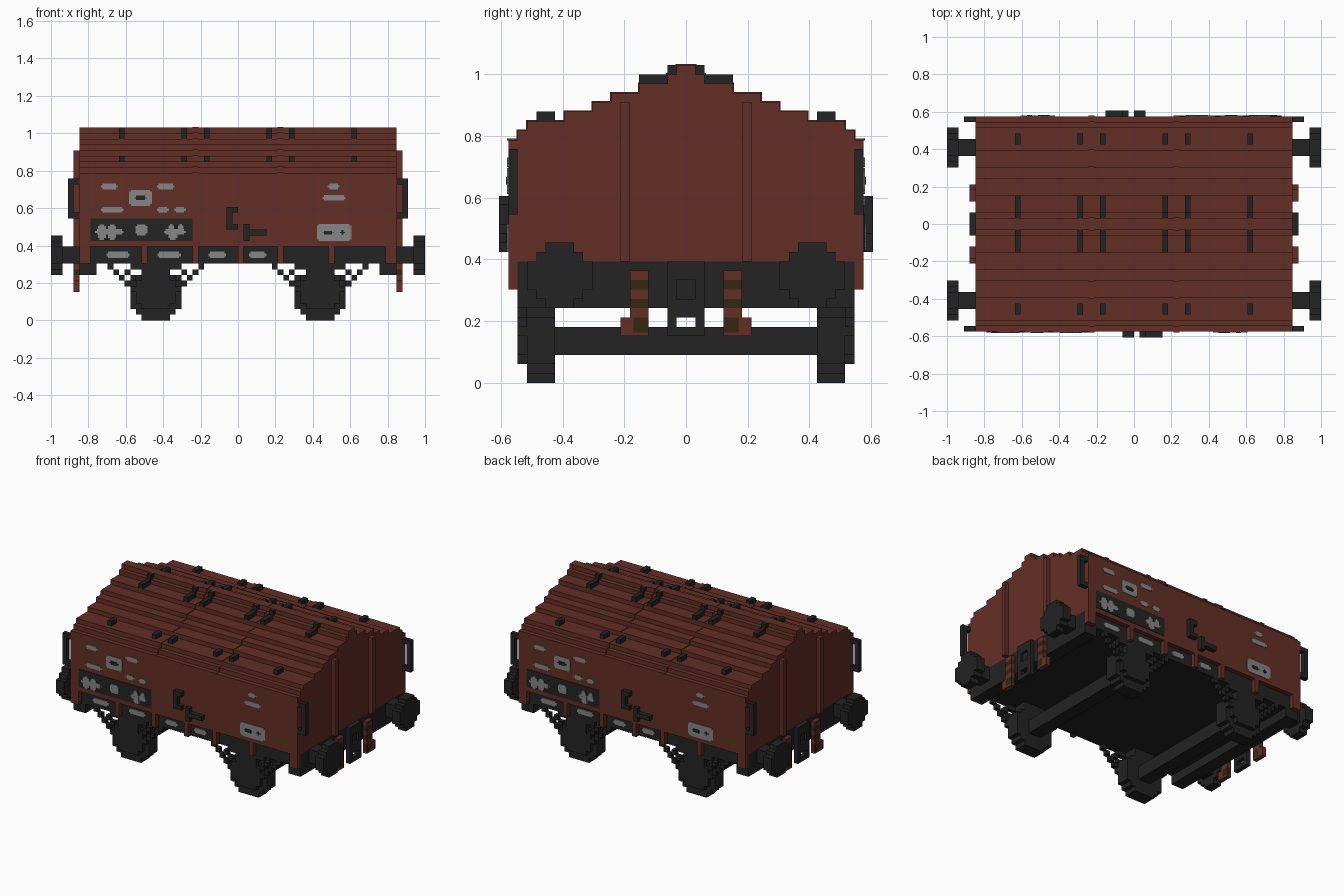
import bpy, bmesh

cube = bpy.data.objects.get("Cube")
if cube:
    bpy.data.objects.remove(cube, do_unlink=True)

U = 1 / 33  # one block


def material(name, rgb):
    m = bpy.data.materials.new(name)
    m.use_nodes = True
    m.diffuse_color = (*rgb, 1)
    bsdf = m.node_tree.nodes["Principled BSDF"]
    bsdf.inputs["Base Color"].default_value = (*rgb, 1)
    bsdf.inputs["Roughness"].default_value = 0.9
    return m


BROWN = material("rust_brown", (0.125, 0.028, 0.019))
DARK = material("charcoal", (0.017, 0.017, 0.017))
GREY = material("marking_grey", (0.24, 0.24, 0.24))
OLIVE = material("dark_olive", (0.034, 0.020, 0.005))


def finish(name, bm, mat):
    bmesh.ops.scale(bm, vec=(U, U, U), verts=bm.verts)
    bmesh.ops.recalc_face_normals(bm, faces=bm.faces)
    mesh = bpy.data.meshes.new(name)
    bm.to_mesh(mesh)
    bm.free()
    mesh.materials.append(mat)
    ob = bpy.data.objects.new(name, mesh)
    bpy.context.collection.objects.link(ob)
    return ob


def blocks(name, mat, boxes, sym=""):
    """Boxes (x0,x1,y0,y1,z0,z1) in blocks; sym: x / y mirrors, t = half turn about z."""
    boxes = list(boxes)
    for s in sym:
        fx, fy = {"x": (-1, 1), "y": (1, -1), "t": (-1, -1)}[s]
        boxes += [(*sorted((fx * a, fx * b)), *sorted((fy * c, fy * d)), e, f)
                  for a, b, c, d, e, f in boxes]
    bm = bmesh.new()
    for a, b, c, d, e, f in boxes:
        vs = bmesh.ops.create_cube(bm, size=1)["verts"]
        bmesh.ops.scale(bm, vec=(b - a, d - c, f - e), verts=vs)
        bmesh.ops.translate(bm, vec=((a + b) / 2, (c + d) / 2, (e + f) / 2), verts=vs)
    return finish(name, bm, mat)


# Stepped roof: (half width, height of that step)
STEPS = [(19, 26), (18, 27), (17, 28), (13, 29), (10, 30), (8, 31), (5, 32), (2, 33), (1, 34)]


def stepped_prism(name, mat, x0, x1, base, lift=0.0):
    half, z = [], base
    for w, top in STEPS:
        half += [(w + lift, z), (w + lift, top + lift)]
        z = top + lift
    outline = half + [(-y, z) for y, z in reversed(half)]
    bm = bmesh.new()
    face = bm.faces.new([bm.verts.new((x0, y, z)) for y, z in outline])
    ext = bmesh.ops.extrude_face_region(bm, geom=[face])["geom"]
    bmesh.ops.translate(bm, vec=(x1 - x0, 0, 0),
                        verts=[g for g in ext if isinstance(g, bmesh.types.BMVert)])
    return finish(name, bm, mat)


# Body and frame
stepped_prism("body", BROWN, -28, 28, 13)
for x in (-7.5, 7.5):
    stepped_prism("roof_seam", BROWN, x - 0.5, x + 0.5, 25.9, 0.12)
blocks("underframe", DARK, [(-28, 28, -18, 18, 10, 13)])
blocks("headstocks", DARK, [(25, 28, -18, 18, 8, 10)], "x")
ribs = [(-28, -26), (-17, -16), (-8, -7), (0, 1), (7, 8), (16, 17), (26, 28)]
blocks("side_ribs", BROWN, [(a, b, -19, -18, 10, 13) for a, b in ribs], "t")
blocks("end_posts", BROWN, [(28, 29, 6, 7, 13, 30)], "xy")

# Roof clips at eaves and ridge
clips = []
for x in (5, 9, 20):
    clips += [(x, x + 1, 14, 16, 28, 29), (x, x + 1, 2, 5, 32, 33), (x, x + 1, 1, 2, 33, 34)]
blocks("roof_clips", DARK, clips, "xy")

# Corner handrails
blocks("handrails", DARK, [(29, 30, 18, 19, 18, 25), (28, 29, 18, 19, 18, 19),
                           (28, 29, 18, 19, 24, 25)], "xy")

# Door handle and brake lever on each side
blocks("door_handle", DARK, [(-2, 0, -20, -19, 19, 20), (-2, -1, -20, -19, 17, 19),
                             (-2, 0, -20, -19, 16, 17)], "t")
blocks("side_lever", DARK, [(1, 2, -20, -19, 14, 17), (2, 5, -20, -19, 15, 16)], "t")

# Buffers with stepped round heads
blocks("buffer_stems", DARK, [(28, 31, 12, 15, 10, 13)], "xy")
rows = [(1.5, 8, 9), (2.5, 9, 10), (3.5, 10, 13), (2.5, 13, 14), (1.5, 14, 15)]
blocks("buffer_heads", DARK, [(31, 33, 13.5 - w, 13.5 + w, a, b) for w, a, b in rows], "xy")

# Wheels, axles and axle boxes
rows = [(2.5, 0, 1), (3.5, 1, 2), (4.5, 2, 7), (3.5, 7, 8), (2.5, 8, 10)]
blocks("wheels", DARK, [(14.5 - w, 14.5 + w, 14, 17, a, b) for w, a, b in rows], "xy")
blocks("axles", DARK, [(13, 16, -14, 14, 3, 6)], "x")
blocks("axle_boxes", DARK, [(12, 17, 17, 18, 2, 3), (11, 18, 17, 18, 3, 7),
                            (12, 17, 17, 18, 7, 9), (10, 19, 17, 18, 9, 10)], "xy")
braces = []
for i in range(5):
    z = 9 - i
    braces += [(22 - i, 23 - i, 17, 18, z, z + 1), (6 + i, 7 + i, 17, 18, z, z + 1)]
for i in range(2):
    braces += [(19 - i, 20 - i, 17, 18, 8 - i, 9 - i), (9 + i, 10 + i, 17, 18, 8 - i, 9 - i)]
blocks("spring_braces", DARK, braces, "xy")

# Coupling and brake hoses
blocks("couplings", DARK, [(28, 29, 1, 2, 5, 13), (28, 29, -2, -1, 5, 13),
                           (28, 29, -1, 1, 11, 13), (28, 29, -1, 1, 7, 9),
                           (28, 28.5, -1, 1, 9, 11), (28, 29, -1, 1, 5, 6)], "x")
blocks("hose_bands", BROWN, [(28, 29, 4, 6, z, z + 1) for z in (7, 9, 11)]
       + [(28, 29, 5.6, 7, 5, 7), (28, 29, 4, 5.6, 5, 5.4)], "xy")
blocks("hose_rubber", OLIVE, [(28, 29, 4, 6, z, z + 1) for z in (8, 10)]
       + [(28, 29, 4, 5.6, 5.4, 7)], "xy")


# Painted markings as thin plates
def plate(x0, x1, z0, z1, t=0.12, y=-19):
    return (x0, x1, y - t, y, z0, z1)


def pill(x0, x1, z0, z1, t=0.12, y=-19, c=0.3):
    return [plate(x0 + c, x1 - c, z0, z1, t, y), plate(x0, x1, z0 + c, z1 - c, t * 0.98, y)]


blocks("number_board", DARK, [plate(-26, -8, 14, 18)], "t")
marks = []
for x0, x1, z in [(-24.2, -21.2, 23.6), (-14.3, -11.2, 23.6), (-24.2, -20.2, 19.5),
                  (-14.3, -12.2, 19.5), (-11.2, -9.2, 19.5), (15.8, 17.9, 23.6),
                  (14.9, 19, 21.6)]:
    marks += pill(x0, x1, z - 0.5, z + 0.5)
marks += pill(-19.2, -15.2, 20.2, 23) + pill(13.9, 20, 14, 17)
blocks("side_markings", GREY, marks, "t")

# Lettering-free blobs on the number board
blobs = pill(-25.2, -20.2, 15.1, 16.1, 0.24)
for x in (-24, -22.2):
    blobs += pill(x - 0.7, x + 0.7, 14.2, 16.9, 0.25)
blobs += pill(-18.1, -16, 15, 16.9, 0.24)
blobs += pill(-13.1, -9.2, 15.1, 16.1, 0.24) + pill(-12.3, -10.7, 14.2, 16, 0.25)
blobs += pill(-12.3, -11.3, 15.5, 17, 0.23) + pill(-10.6, -9.6, 15.5, 17, 0.23)
blocks("board_markings", GREY, blobs, "t")
blocks("marking_centres", DARK, pill(-18.3, -16.1, 21.2, 22, 0.24)
       + pill(14.9, 16.9, 15.1, 15.8, 0.24) + pill(18, 18.9, 15.1, 15.9, 0.24), "t")

# Plates on the sole bars
sole = []
for x0, x1 in [(-23.2, -19.1), (-14.2, -10.1), (-5.2, -2.1), (1.9, 5)]:
    sole += pill(x0, x1, 11, 12.1, 0.2, -18)
blocks("sole_bar_plates", GREY, sole, "t")
